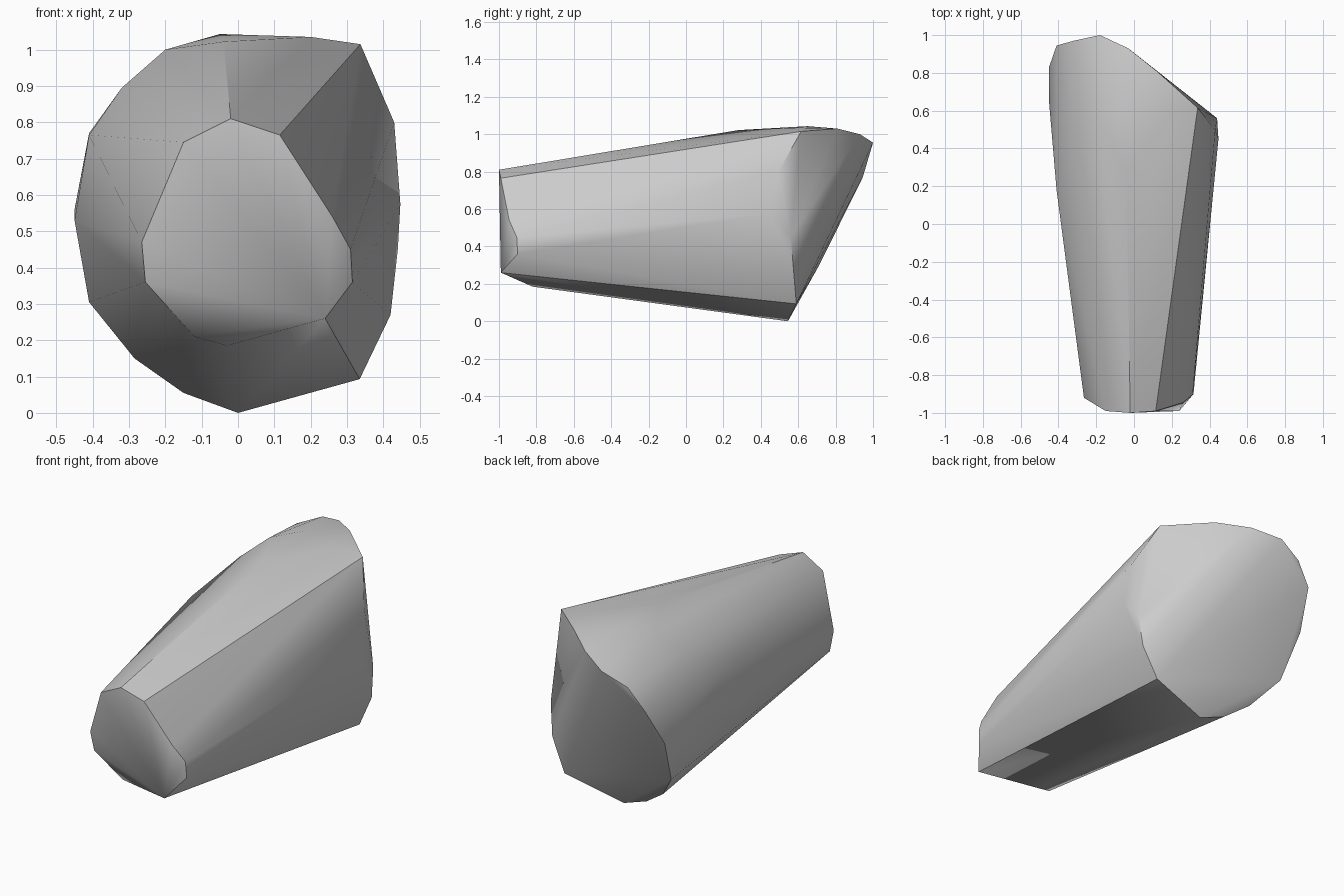
import bpy
import bmesh
import math
from mathutils import Vector

# Remove the default cube only
default_cube = bpy.data.objects.get("Cube")
if default_cube:
    bpy.data.objects.remove(default_cube, do_unlink=True)


def make_material(name, color):
    """Create a plain single-colour material."""
    material = bpy.data.materials.new(name)
    material.use_nodes = True
    material.diffuse_color = color
    shader = next(node for node in material.node_tree.nodes
                  if node.type == "BSDF_PRINCIPLED")
    shader.inputs["Base Color"].default_value = color
    shader.inputs["Roughness"].default_value = 0.8
    return material


def add_points(mesh_builder, points):
    """Add points given in hundredths of a unit."""
    for point in points:
        mesh_builder.verts.new(Vector(point) / 100)


def make_hull(name, outlines, material):
    """Skin a set of outlines with one convex surface."""
    builder = bmesh.new()
    for outline in outlines:
        add_points(builder, outline)
    result = bmesh.ops.convex_hull(builder, input=builder.verts[:],
                                   use_existing_faces=False)
    leftovers = {item for key in ("geom_interior", "geom_unused")
                 for item in result[key]
                 if isinstance(item, bmesh.types.BMVert)}
    bmesh.ops.delete(builder, geom=list(leftovers), context="VERTS")
    bmesh.ops.recalc_face_normals(builder, faces=builder.faces[:])
    mesh = bpy.data.meshes.new(name)
    builder.to_mesh(mesh)
    builder.free()
    mesh.materials.append(material)
    body = bpy.data.objects.new(name, mesh)
    bpy.context.collection.objects.link(body)
    return body


# Narrow front end, clockwise from the top
front_end = [
    (-2, -100, 81), (11.5, -99, 76.5), (26, -94.5, 54), (31, -90.5, 45),
    (31.5, -90, 36), (24, -99, 26), (-3, -82, 18.5), (-12, -84, 21),
    (-25.5, -90, 36), (-26.5, -92, 47), (-15, -99, 74.5),
]

# Wide slanted back end, clockwise from the top
back_end = [
    (12, 81, 103), (33.7, 61.5, 101.5), (43, 49.5, 80), (44, 56, 45),
    (42, 57.5, 27), (33.5, 59, 9.3), (0, 54.5, 0), (-15, 56, 5.5),
    (-28.5, 61, 15), (-41, 71.5, 30.5), (-45, 83, 56), (-41, 94.5, 77),
    (-32, 97, 89), (-18, 100, 95.5), (-3, 93, 100),
]

# Bulge along the top and sides between the two ends
shoulder = [
    (-4, 28, 102.2), (-5, 65, 104.3), (20, 60, 103.5), (-20, 56, 100),
    (-32, 47, 89.5), (-41, 18, 76.5), (-45, 65, 53), (44.7, 45, 57.5),
]

grey = make_material("plain grey", (0.6, 0.6, 0.6, 1))
body = make_hull("tapered_body", [front_end, back_end, shoulder], grey)

# Soft sides with crisp borders around both ends
bpy.ops.object.select_all(action="DESELECT")
body.select_set(True)
bpy.context.view_layer.objects.active = body
bpy.ops.object.shade_smooth_by_angle(angle=math.radians(32))
